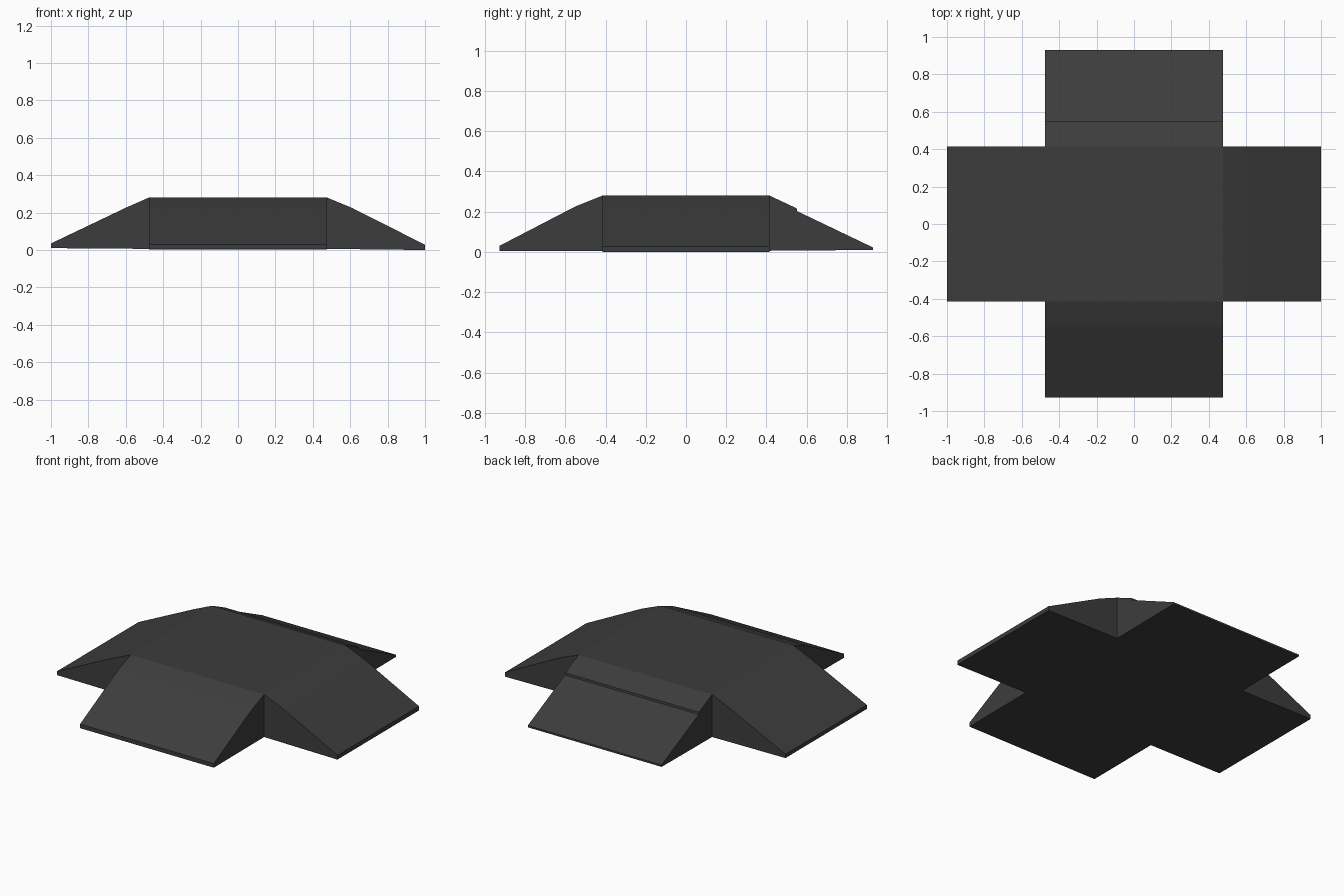
import bpy, bmesh, math
from mathutils import Matrix

if "Cube" in bpy.data.objects:
    bpy.data.objects.remove(bpy.data.objects["Cube"])

HX, HY, TOP, BOTTOM = 0.477, 0.415, 0.28, 0.006   # central deck half sizes and heights

mat = bpy.data.materials.new("dark grey")
mat.diffuse_color = (0.046, 0.046, 0.046, 1)
mat.use_nodes = True
mat.node_tree.nodes["Principled BSDF"].inputs["Base Color"].default_value = mat.diffuse_color


def finish(name, bm):
    mesh = bpy.data.meshes.new(name)
    bm.to_mesh(mesh)
    bm.free()
    mesh.materials.append(mat)
    obj = bpy.data.objects.new(name, mesh)
    bpy.context.collection.objects.link(obj)
    return obj


def ramp(name, profile, half_width, angle):
    """Extrude a (distance, height) profile across the width; the end touching the deck stays open."""
    bm = bmesh.new()
    right = [bm.verts.new((d, -half_width, z)) for d, z in profile]
    left = [bm.verts.new((d, half_width, z)) for d, z in profile]
    bm.faces.new(right)
    bm.faces.new(left[::-1])
    for i in range(len(profile) - 1):
        bm.faces.new((right[i + 1], right[i], left[i], left[i + 1]))
    bm.transform(Matrix.Rotation(math.radians(angle), 4, 'Z'))
    bmesh.ops.recalc_face_normals(bm, faces=bm.faces)
    return finish(name, bm)


# Flat central deck: top and underside
bm = bmesh.new()
for z, order in ((TOP, 1), (BOTTOM, -1)):
    corners = [(-HX, -HY), (HX, -HY), (HX, HY), (-HX, HY)][::order]
    bm.faces.new([bm.verts.new((x, y, z)) for x, y in corners])
finish("deck", bm)

# Four ramps: shallow upper slope, steeper lower slope, thin lip at the outer end
ramp("right_ramp", [(HX, BOTTOM), (1, 0.0), (1, 0.028), (0.61, 0.225), (HX, TOP)], HY, 0)
ramp("left_ramp", [(HX, BOTTOM), (1, 0.01), (1, 0.035), (0.6, 0.226), (HX, TOP)], HY, 180)
ramp("front_ramp", [(HY, BOTTOM), (0.928, 0.004), (0.928, 0.03), (0.55, 0.226), (HY, TOP)], HX, -90)
# The back ramp has a small step where its two slopes meet
ramp("back_ramp", [(HY, BOTTOM), (0.93, 0.01), (0.93, 0.022), (0.552, 0.203),
                   (0.55, 0.217), (HY, TOP)], HX, 90)
